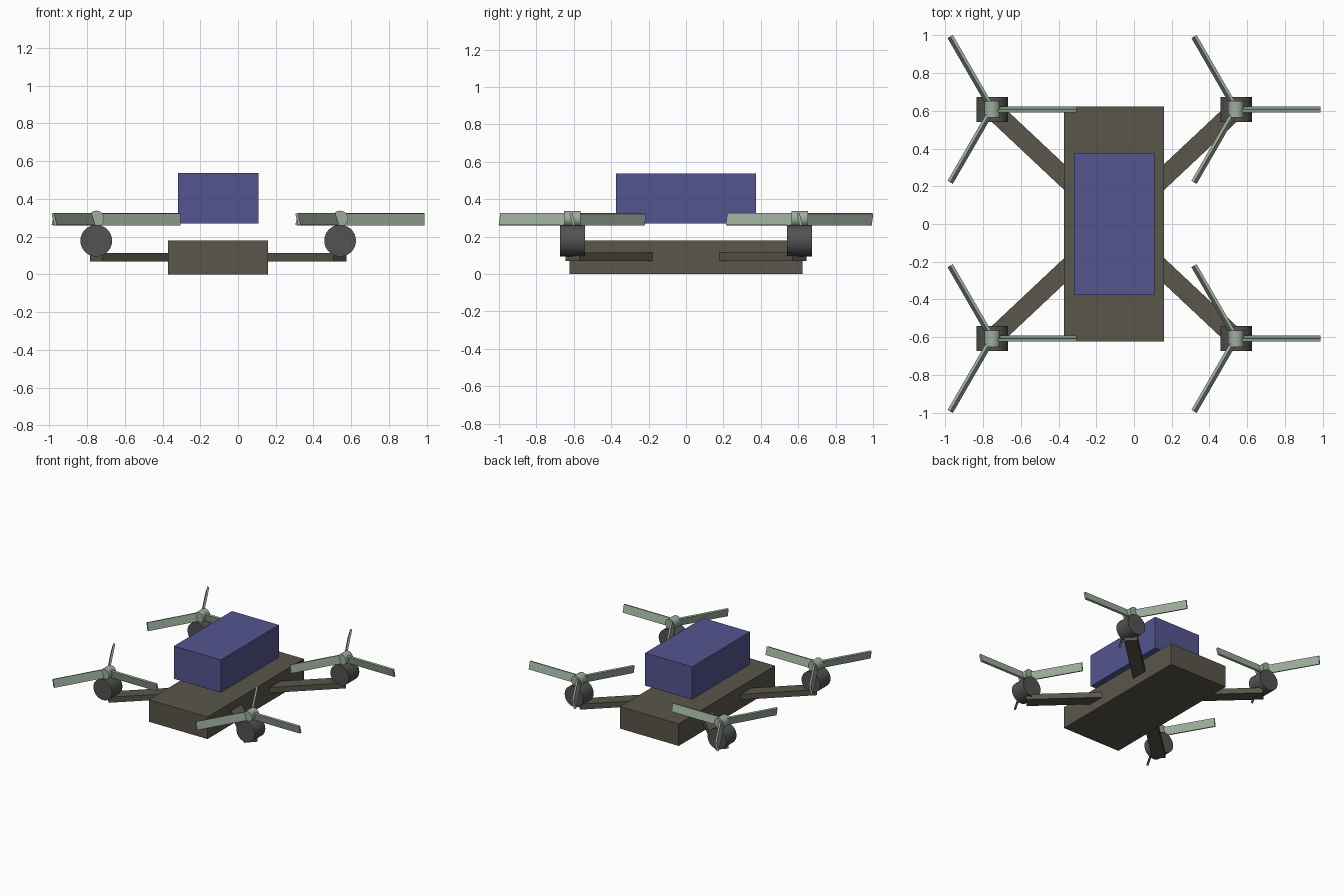
import bpy
from math import radians, atan2, hypot, pi
from mathutils import Matrix, Vector

if "Cube" in bpy.data.objects:
    bpy.data.objects.remove(bpy.data.objects["Cube"])

CX = -0.105            # body centre line
DX, DY = 0.646, 0.607  # motor offsets from the body centre


def material(name, rgb):
    m = bpy.data.materials.new(name)
    m.diffuse_color = (*rgb, 1)
    m.use_nodes = True
    m.node_tree.nodes["Principled BSDF"].inputs["Base Color"].default_value = m.diffuse_color
    return m


FRAME = material("frame_brown", (0.10, 0.092, 0.07))
BLUE = material("battery_blue", (0.09, 0.09, 0.28))
DARK = material("motor_grey", (0.085, 0.085, 0.085))
BLADE = material("propeller_green", (0.34, 0.42, 0.34))


def box(name, size, matrix, mat):
    bpy.ops.mesh.primitive_cube_add(size=1)
    o = bpy.context.object
    o.name = name
    o.data.transform(matrix @ Matrix.Diagonal((*size, 1)))
    o.data.materials.append(mat)
    return o


def drum(name, radius, length, centre, mat):
    # cylinder lying along y
    bpy.ops.mesh.primitive_cylinder_add(vertices=32, radius=radius, depth=length,
                                        location=centre, rotation=(pi / 2, 0, 0))
    o = bpy.context.object
    o.name = name
    o.data.materials.append(mat)
    bpy.ops.object.shade_smooth_by_angle(angle=radians(30))
    return o


# body and the battery block above it
box("body", (0.53, 1.245, 0.18), Matrix.Translation((CX, 0, 0.09)), FRAME)
box("battery", (0.425, 0.75, 0.267), Matrix.Translation((CX, 0, 0.404)), BLUE)

for sx, side in ((-1, "left"), (1, "right")):
    for sy, end in ((-1, "front"), (1, "back")):
        tag = f"{end}_{side}"
        x, y = CX + sx * DX, sy * DY

        # arm from the body centre to under the motor
        arm = (Matrix.Translation((CX + sx * DX / 2, y / 2, 0.0925))
               @ Matrix.Rotation(atan2(sy * DY, sx * DX), 4, 'Z'))
        box(f"arm_{tag}", (hypot(DX, DY), 0.1, 0.045), arm, FRAME)

        # motor and propeller hub
        drum(f"motor_{tag}", 0.084, 0.134, (x, y, 0.179), DARK)
        drum(f"hub_{tag}", 0.042, 0.088, (x, y, 0.296), BLADE)

        # three pitched blades
        for k in range(3):
            blade = (Matrix.Translation((x, y, 0.2925))
                     @ Matrix.Rotation(k * 2 * pi / 3, 4, 'Z')
                     @ Matrix.Rotation(radians(15), 4, 'X')
                     @ Matrix.Translation((0.223, 0, 0)))
            box(f"blade_{tag}_{k + 1}", (0.446, 0.016, 0.065), blade, BLADE)
